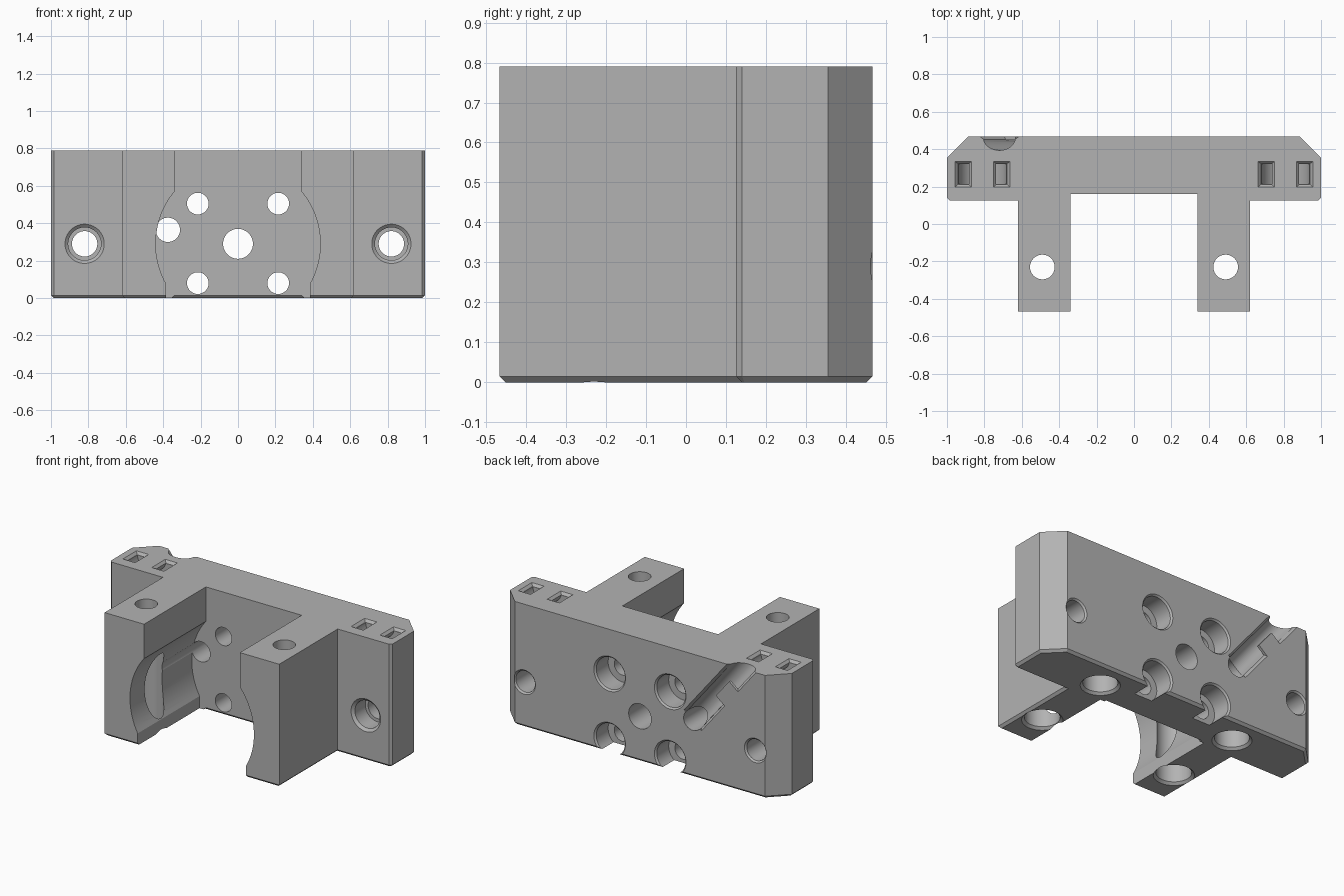
import bpy, bmesh, math
from mathutils import Vector

if "Cube" in bpy.data.objects:
    bpy.data.objects.remove(bpy.data.objects["Cube"])

H, BACK, FRONT = 0.79, 0.467, -0.467

grey = bpy.data.materials.new("light_grey")
grey.diffuse_color = (0.45, 0.45, 0.45, 1)
grey.use_nodes = True
grey.node_tree.nodes["Principled BSDF"].inputs["Base Color"].default_value = grey.diffuse_color


def loft(name, rings):
    """Closed solid through rings of equal point count."""
    bm = bmesh.new()
    vs = [[bm.verts.new(p) for p in r] for r in rings]
    n = len(rings[0])
    for a, b in zip(vs, vs[1:]):
        for i in range(n):
            j = (i + 1) % n
            bm.faces.new((a[i], a[j], b[j], b[i]))
    bm.faces.new(vs[0])
    bm.faces.new(vs[-1])
    bmesh.ops.recalc_face_normals(bm, faces=bm.faces)
    me = bpy.data.meshes.new(name)
    bm.to_mesh(me)
    bm.free()
    ob = bpy.data.objects.new(name, me)
    bpy.context.collection.objects.link(ob)
    me.materials.append(grey)
    return ob


def cut(body, cutter):
    m = body.modifiers.new("cut", 'BOOLEAN')
    m.operation, m.solver, m.object = 'DIFFERENCE', 'EXACT', cutter
    bpy.context.view_layer.objects.active = body
    bpy.ops.object.modifier_apply(modifier=m.name)
    bpy.data.objects.remove(cutter, do_unlink=True)


def hole(origin, axis, steps, n=48):
    """Turned cutter: steps are (distance along axis, radius)."""
    o, a = Vector(origin), Vector(axis).normalized()
    u = a.orthogonal().normalized()
    w = a.cross(u)
    ang = [2 * math.pi * (i + 0.5) / n for i in range(n)]
    cut(body, loft("cutter", [[o + a * t + (u * math.cos(k) + w * math.sin(k)) * r for k in ang]
                              for t, r in steps]))


def slab_y(pts, y0, y1):
    return loft("cutter", [[(x, y, z) for x, z in pts] for y in (y0, y1)])


# Body: plan outline raised to full height, bottom edges chamfered
half = [(0.34, 0.16), (0.34, FRONT), (0.62, FRONT), (0.62, 0.125), (0.985, 0.125),
        (1.0, 0.14), (1.0, 0.355), (0.888, BACK)]
outline = half + [(-x, y) for x, y in reversed(half)]
body = loft("motor_bracket", [[(x, y, z) for x, y in outline] for z in (0, H)])
bm = bmesh.new()
bm.from_mesh(body.data)
low = [e for e in bm.edges if all(v.co.z < 1e-5 for v in e.verts)]
bmesh.ops.bevel(bm, geom=low, offset=0.015, segments=1, affect='EDGES')
bm.to_mesh(body.data)
bm.free()

# Round motor bore between the arms, opening straight down at the bottom
R, cz = 0.44, 0.29
a0 = math.acos(0.385 / R)
bore = [(0.385, -0.1)]
for i in range(65):
    a = -a0 + (math.pi + 2 * a0) * i / 64
    bore.append((R * math.cos(a), cz + R * math.sin(a)))
bore.append((-0.385, -0.1))
# the arc only matters up to where it meets the gap between the arms
bore = [(x, z) for x, z in bore if z < 0.6]
cut(body, slab_y(bore, -0.6, 0.16))

# Centre hole and four counterbored motor screw holes
hole((0, 0, 0.29), (0, 1, 0), [(0, 0.08), (0.6, 0.08)])
for x in (-0.215, 0.215):
    for z in (0.08, 0.505):
        hole((x, BACK, z), (0, -1, 0), [(-0.05, 0.112), (0, 0.112), (0.01, 0.102),
                                        (0.13, 0.102), (0.13001, 0.058), (0.5, 0.058)])

for s in (-1, 1):
    # Side mounting holes, counterbored at the front
    hole((s * 0.82, 0.125, 0.29), (0, 1, 0),
         [(-0.05, 0.105), (0, 0.105), (0.015, 0.088), (0.12, 0.088), (0.12001, 0.068),
          (0.332, 0.068), (0.342, 0.078), (0.4, 0.078)])
    # Vertical holes in the arms, wide from below
    hole((s * 0.49, -0.23, 0), (0, 0, 1),
         [(-0.05, 0.118), (0, 0.118), (0.015, 0.102), (0.55, 0.102), (0.55001, 0.066), (0.9, 0.066)])
    # Blind holes under the plate
    hole((s * 0.49, 0.285, 0), (0, 0, 1), [(-0.05, 0.115), (0, 0.115), (0.015, 0.1), (0.2, 0.1)])
    # Curved tie slot: a half ring with two chamfered mouths in the top
    cx = s * 0.81
    arc = [math.pi + math.pi * i / 24 for i in range(25)]
    ring = [(cx - 0.13, 0.9)] + [(cx + 0.13 * math.cos(a), H + 0.13 * math.sin(a)) for a in arc]
    ring += [(cx + 0.13, 0.9), (cx + 0.075, 0.9)]
    ring += [(cx + 0.075 * math.cos(a), H + 0.075 * math.sin(a)) for a in reversed(arc)]
    ring += [(cx - 0.075, 0.9)]
    cut(body, slab_y(ring, 0.213, 0.32))
    for mx in (cx - 0.1025, cx + 0.1025):
        cut(body, loft("cutter", [[(mx + i * w, 0.2665 + j * d, z) for i, j in
                                   ((-1, -1), (1, -1), (1, 1), (-1, 1))]
                                  for z, w, d in ((H - 0.016, 0.0285, 0.0545),
                                                  (H + 0.01, 0.053, 0.078))]))

# Cable passage through the wall, and the slanted cable groove up the back
cable = Vector((-0.375, 0.46, 0.365))
hole((cable.x, -0.2, cable.z), (0, 1, 0), [(0, 0.065), (0.8, 0.065)])
d = Vector((-0.345, 0, 0.425)).normalized()
p = Vector((-d.z, 0, d.x))
hole(cable, d, [(0, 0.066), (0.8, 0.066)])


def slanted(name, t0, t1, section):
    return loft(name, [[cable + d * t + p * q + Vector((0, y - cable.y, 0)) for q, y in section]
                       for t in (t0, t1)])


cut(body, slanted("cutter", 0, 0.8, [(-0.06, 0.447), (0.06, 0.447), (0.095, 0.482), (-0.095, 0.482)]))

# Small tongue that holds the cable in its groove
slanted("cable_tongue", 0.26, 0.41, [(0.0, 0.45), (0.082, 0.45), (0.082, BACK), (0.0, BACK)])

body.select_set(True)
bpy.context.view_layer.objects.active = body
bpy.ops.object.shade_smooth_by_angle(angle=math.radians(25))
